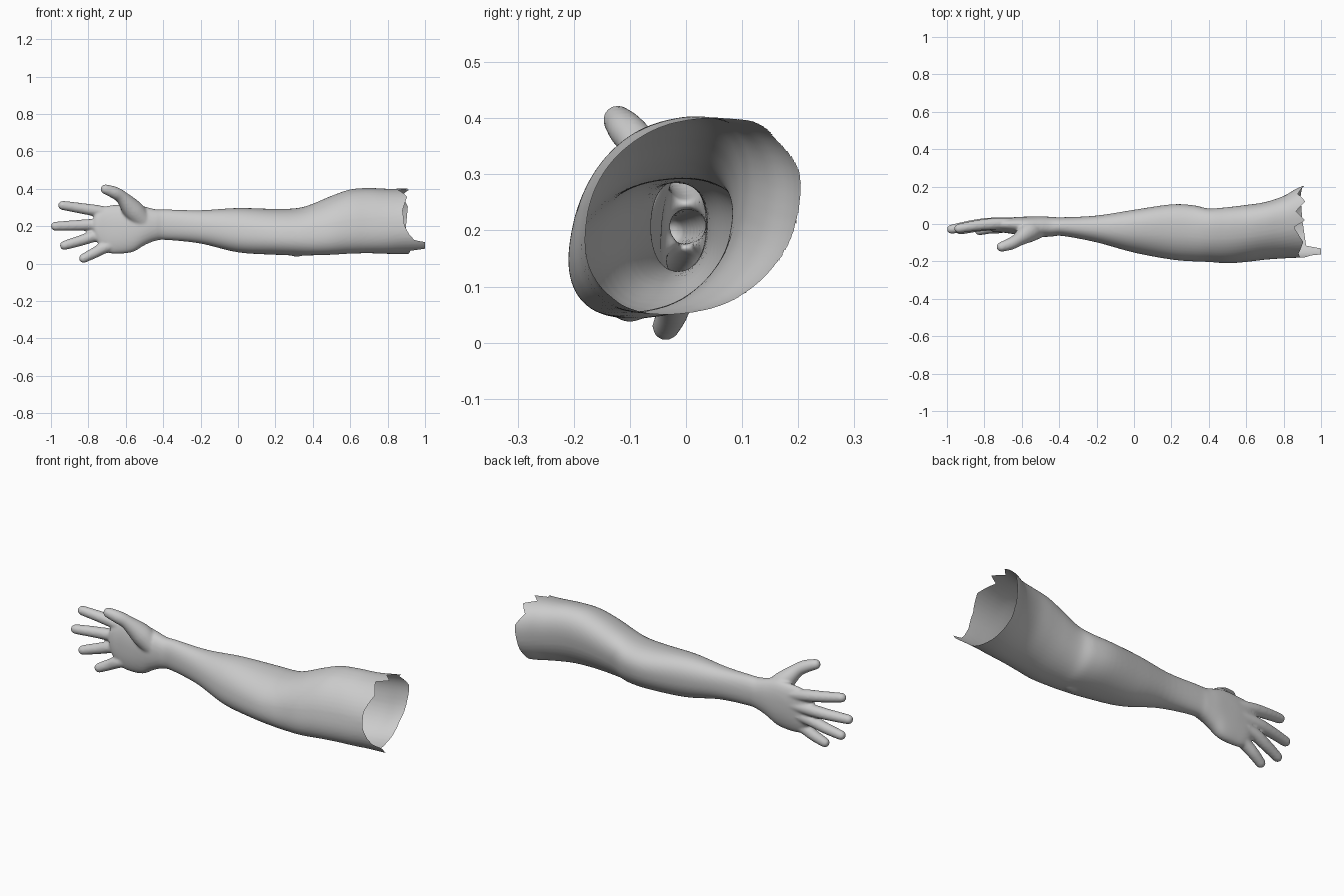
import bpy, bmesh, math
from mathutils import Vector

if "Cube" in bpy.data.objects:
    bpy.data.objects.remove(bpy.data.objects["Cube"])

skin = bpy.data.materials.new("light grey")
skin.diffuse_color = (0.6, 0.6, 0.6, 1)
skin.use_nodes = True
skin.node_tree.nodes["Principled BSDF"].inputs["Base Color"].default_value = skin.diffuse_color
bm = bmesh.new()


def skin_rings(rings):
    """Bridge rings of points into a closed tube."""
    loops = [[bm.verts.new(p) for p in ring] for ring in rings]
    n = len(loops[0])
    for a, b in zip(loops, loops[1:]):
        for i in range(n):
            j = (i + 1) % n
            bm.faces.new((a[i], a[j], b[j], b[i]))
    bm.faces.new(loops[0][::-1])
    bm.faces.new(loops[-1])


def spline(rows, steps=5):
    """Catmull-Rom interpolation of rows of numbers."""
    rows = [Vector(r) for r in rows]
    out = []
    for i in range(len(rows) - 1):
        p0, p1, p2 = rows[max(i - 1, 0)], rows[i], rows[i + 1]
        p3 = rows[min(i + 2, len(rows) - 1)]
        for s in range(steps):
            t = s / steps
            out.append(0.5 * (2 * p1 + (p2 - p0) * t + (2 * p0 - 5 * p1 + 4 * p2 - p3) * t * t
                              + (3 * p1 - p0 - 3 * p2 + p3) * t ** 3))
    return out + [rows[-1]]


def full(v):
    """Push a sine value outward for a slightly boxier section."""
    return math.copysign(abs(v) ** 0.9, v)


# Palm, wrist, forearm and upper arm: x, y min, y max, z min, z max, tilt
sections = [
    (-0.775, -0.03, 0.005, 0.18, 0.24, 0.1), (-0.75, -0.042, 0.018, 0.11, 0.285, 0.15),
    (-0.70, -0.046, 0.03, 0.06, 0.308, 0.15), (-0.63, -0.056, 0.037, 0.053, 0.315, 0.15),
    (-0.56, -0.066, 0.04, 0.063, 0.318, 0.1), (-0.50, -0.07, 0.041, 0.098, 0.305, 0.05),
    (-0.44, -0.067, 0.038, 0.122, 0.29, 0), (-0.38, -0.064, 0.036, 0.126, 0.289, 0.03),
    (-0.20, -0.098, 0.045, 0.107, 0.285, 0.1), (0.0, -0.153, 0.076, 0.06, 0.297, 0.18),
    (0.2, -0.19, 0.105, 0.047, 0.292, 0.22), (0.32, -0.2, 0.10, 0.043, 0.297, 0.25),
    (0.4, -0.203, 0.083, 0.044, 0.32, 0.3), (0.5, -0.21, 0.09, 0.047, 0.362, 0.33),
    (0.6, -0.203, 0.102, 0.053, 0.396, 0.33), (0.7, -0.191, 0.117, 0.055, 0.404, 0.32),
    (0.8, -0.184, 0.15, 0.052, 0.40, 0.27), (0.9, -0.18, 0.203, 0.05, 0.402, 0.22),
    (1.08, -0.18, 0.25, 0.05, 0.41, 0.22)]
rings = []
for x, y0, y1, z0, z1, tilt in spline(sections):
    ring = []
    for i in range(48):
        t = math.tau * i / 48
        ring.append((x, (y0 + y1) / 2 + (y1 - y0) / 2 * full(math.cos(t)),
                     (z0 + z1) / 2 + (z1 - z0) / 2 * full(math.sin(t + tilt))))
    rings.append(ring)
skin_rings(rings)


def digit(points):
    """Round tapering tube with a domed tip through (x, y, z, radius) points."""
    pts = spline(points, 6)
    tip, d = pts[-1], (pts[-1] - pts[-2]).xyz.normalized()
    for k in (0.4, 0.7, 0.9, 0.99):
        c = tip.xyz + d * tip.w * k
        pts.append(Vector((*c, tip.w * math.sqrt(1 - k * k))))
    tube = []
    for i, p in enumerate(pts):
        d = (pts[min(i + 1, len(pts) - 1)].xyz - pts[max(i - 1, 0)].xyz).normalized()
        u = d.cross(Vector((0, 1, 0))).normalized()
        v = d.cross(u)
        tube.append([p.xyz + p.w * (u * math.cos(math.tau * j / 16) + v * math.sin(math.tau * j / 16))
                     for j in range(16)])
    skin_rings(tube)


# Fingers: root in the palm, knuckle, tip
for root, knuckle, tip in [
        ((-0.58, 0.008, 0.25), (-0.73, 0.002, 0.278), (-0.937, -0.024, 0.311)),   # index
        ((-0.58, 0.013, 0.21), (-0.76, 0.004, 0.208), (-0.976, -0.028, 0.199)),  # middle
        ((-0.58, 0.009, 0.17), (-0.75, -0.002, 0.15), (-0.928, -0.032, 0.097)),    # ring
        ((-0.57, 0.0, 0.13), (-0.71, -0.018, 0.086), (-0.826, -0.036, 0.028))]:  # little
    r, k, t = Vector(root), Vector(knuckle), Vector(tip)
    mid = k.lerp(t, 0.5) + Vector((0, 0.004, 0))
    digit([(*r, 0.022), (*k, 0.031), (*mid, 0.029), (*t, 0.025)])

# Thumb with its fleshy base
digit([(-0.50, -0.02, 0.22, 0.05), (-0.56, -0.042, 0.285, 0.056),
       (-0.62, -0.084, 0.353, 0.036), (-0.66, -0.106, 0.379, 0.033), (-0.708, -0.122, 0.397, 0.027)])

# Point of the elbow
digit([(0.27, -0.1, 0.082, 0.03), (0.31, -0.1, 0.074, 0.038), (0.35, -0.1, 0.078, 0.034)])

bmesh.ops.recalc_face_normals(bm, faces=bm.faces)
mesh = bpy.data.meshes.new("arm")
bm.to_mesh(mesh)
bm.free()
arm = bpy.data.objects.new("arm", mesh)
bpy.context.collection.objects.link(arm)
bpy.context.view_layer.objects.active = arm
arm.select_set(True)

# Fuse all parts into one soft skin
fuse = arm.modifiers.new("fuse", 'REMESH')
fuse.mode = 'VOXEL'
fuse.voxel_size = 0.006
soften = arm.modifiers.new("soften", 'SMOOTH')
soften.factor = 0.5
soften.iterations = 10
bpy.ops.object.modifier_apply(modifier="fuse")
bpy.ops.object.modifier_apply(modifier="soften")

# Ragged open end: x of the rim by angle in degrees
rim = [(0, 0.9), (25, 0.908), (45, 0.875), (60, 0.915), (75, 0.865), (90, 0.915), (102, 0.855),
       (130, 0.905), (160, 0.88), (185, 0.89), (198, 0.915), (207, 0.945), (210, 1.0),
       (223, 1.0), (228, 0.92), (270, 0.9), (320, 0.89), (360, 0.9)]


def rim_x(p):
    a = math.degrees(math.atan2(p.z - 0.22, p.y - 0.02)) % 360
    for (a0, x0), (a1, x1) in zip(rim, rim[1:]):
        if a <= a1:
            return x0 + (x1 - x0) * (a - a0) / (a1 - a0)


bm = bmesh.new()
bm.from_mesh(arm.data)
cut = [f for f in bm.faces if f.calc_center_median().x > rim_x(f.calc_center_median())]
bmesh.ops.delete(bm, geom=cut, context='FACES')
for v in bm.verts:
    if v.is_boundary:
        v.co.x = rim_x(v.co)
bm.to_mesh(arm.data)
bm.free()

arm.data.materials.clear()
arm.data.materials.append(skin)
bpy.ops.object.shade_smooth_by_angle(angle=math.radians(60))
